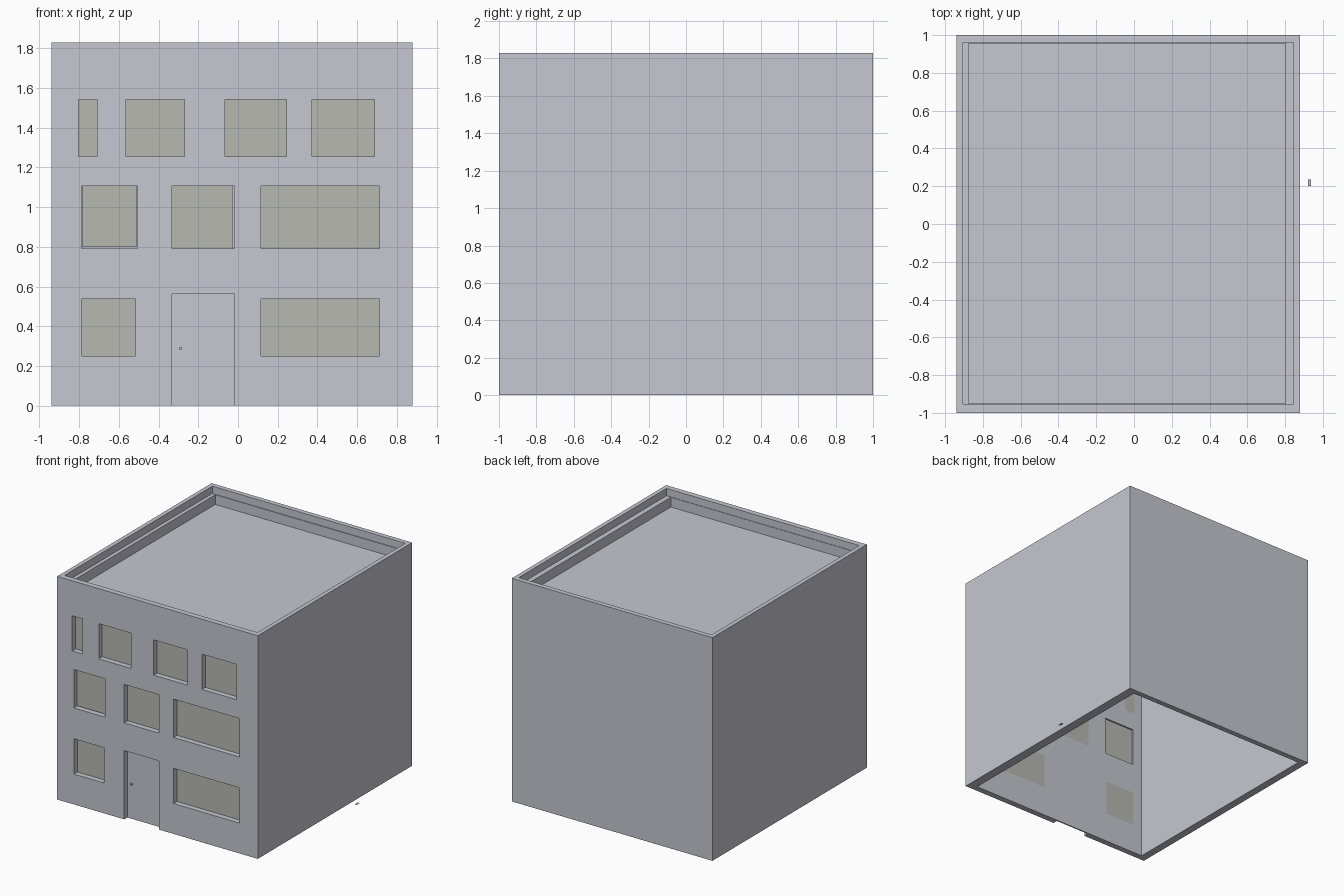
import bpy, bmesh, math
from mathutils import Matrix

if "Cube" in bpy.data.objects:
    bpy.data.objects.remove(bpy.data.objects["Cube"])


def material(name, rgb):
    m = bpy.data.materials.new(name)
    m.diffuse_color = (*rgb, 1)
    m.use_nodes = True
    m.node_tree.nodes["Principled BSDF"].inputs["Base Color"].default_value = m.diffuse_color
    return m


WALL = material("pale_grey_wall", (0.57, 0.57, 0.64))
GLASS = material("warm_grey_glass", (0.48, 0.48, 0.445))


def finish(name, bm, mat):
    me = bpy.data.meshes.new(name)
    bm.to_mesh(me)
    bm.free()
    ob = bpy.data.objects.new(name, me)
    bpy.context.collection.objects.link(ob)
    me.materials.append(mat)
    return ob


def box(name, x, y, z, mat=WALL):
    """Box from (min, max) pairs on each axis."""
    bm = bmesh.new()
    bmesh.ops.create_cube(bm, size=1)
    for v in bm.verts:
        v.co = [r[0] if c < 0 else r[1] for c, r in zip(v.co, (x, y, z))]
    return finish(name, bm, mat)


def cut(target, *bounds):
    """Subtract a box from the target and remove the cutter."""
    cutter = box("cutter", *bounds)
    cutter.hide_render = True
    mod = target.modifiers.new("cut", 'BOOLEAN')
    mod.operation = 'DIFFERENCE'
    mod.solver = 'EXACT'
    mod.object = cutter
    bpy.context.view_layer.objects.active = target
    bpy.ops.object.modifier_apply(modifier=mod.name)
    bpy.data.objects.remove(cutter)


# Window rows: (z range, list of x ranges)
ROWS = [
    ((1.254, 1.543), [(-0.804, -0.711), (-0.563, -0.269), (-0.065, 0.244), (0.372, 0.688)]),
    ((0.791, 1.106), [(-0.789, -0.505), (-0.332, -0.017), (0.116, 0.713)]),
    ((0.249, 0.538), [(-0.789, -0.515), (0.116, 0.713)]),
]
DOOR_X, DOOR_TOP = (-0.332, -0.017), 0.563
INNER_X, INNER_Y = (-0.875, 0.803), (-0.95, 0.955)

# Outer walls: open tube with a thinner parapet lip at the top
walls = box("walls", (-0.94, 0.88), (-1, 1), (0, 1.83))
cut(walls, INNER_X, INNER_Y, (-0.2, 2))
cut(walls, (-0.905, 0.845), (-0.954, 0.96), (1.77, 2))

# Window openings and panes set at the inner face of the front wall
for r, (zr, spans) in enumerate(ROWS):
    for i, xr in enumerate(spans):
        cut(walls, xr, (-1.1, -0.9), zr)
        px, pz, back = xr, zr, -0.95
        if (r, i) == (1, 0):      # slightly loose pane, middle floor left
            px, pz, back = (xr[0] + 0.004, xr[1] - 0.005), (zr[0] + 0.007, zr[1]), -0.962
        elif (r, i) == (1, 1):    # narrow gap beside the centre pane
            px = (xr[0], xr[1] - 0.01)
        box(f"window_pane_{r}_{i}", px, (back - 0.005, back), pz, GLASS)

# Door in its recess
cut(walls, DOOR_X, (-1.1, -0.9), (-0.2, DOOR_TOP))
box("door", DOOR_X, (-0.96, -0.95), (0, DOOR_TOP))

# Door knob
bm = bmesh.new()
bmesh.ops.create_cone(bm, cap_ends=True, segments=12, radius1=0.008, radius2=0.008, depth=0.02,
                      matrix=Matrix.Translation((-0.289, -0.968, 0.288)) @ Matrix.Rotation(math.pi / 2, 4, 'X'))
finish("door_knob", bm, WALL)

# Flat roof sunk behind the parapet
box("roof", INNER_X, INNER_Y, (1.67, 1.69))

# Small loose plate on the ground beside the house
box("ground_plate", (0.92, 0.938), (0.2, 0.236), (0, 0.002))
